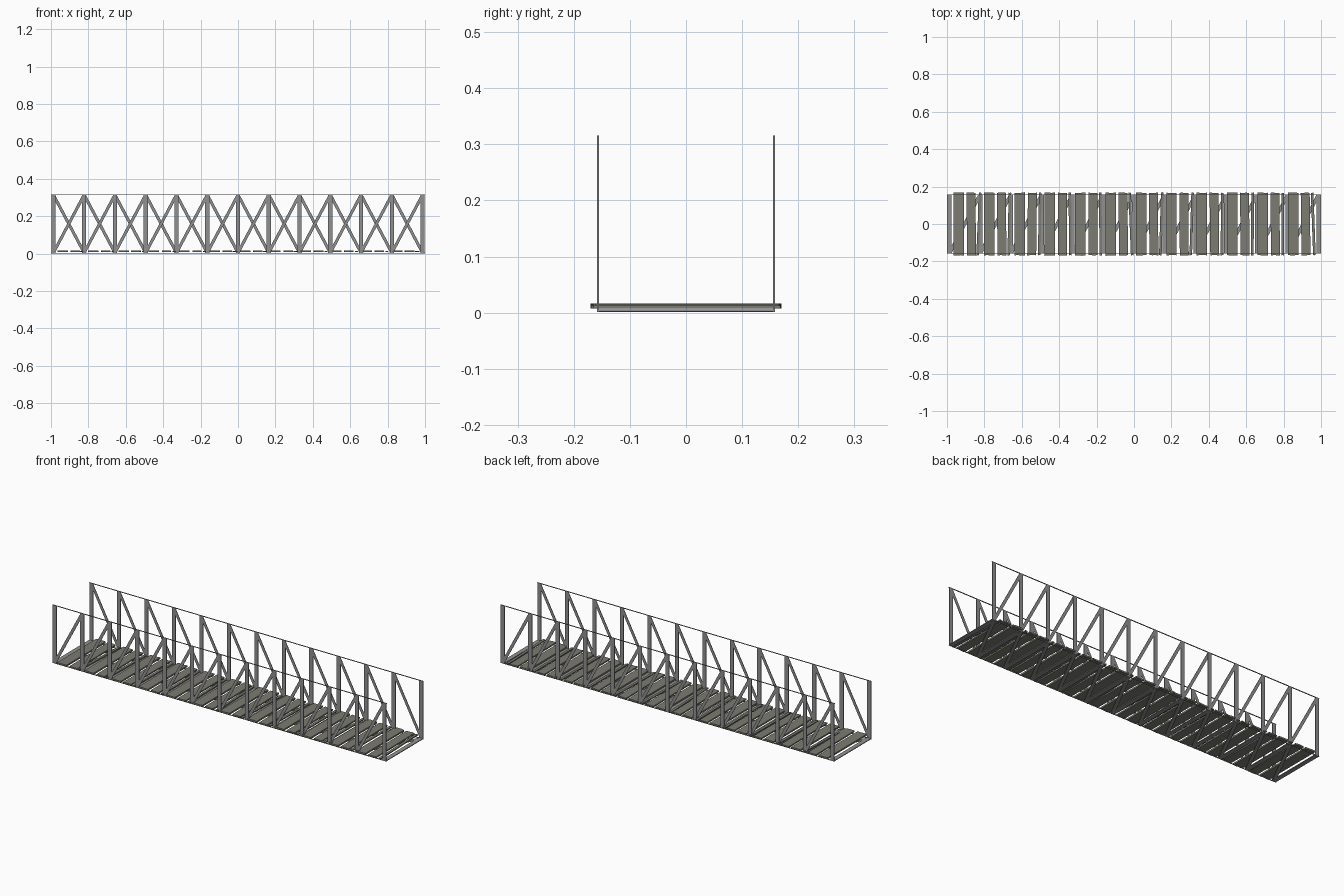
import bpy, bmesh, math, random
from mathutils import Vector

if "Cube" in bpy.data.objects:
    bpy.data.objects.remove(bpy.data.objects["Cube"])

random.seed(7)

def mat(name, c):
    m = bpy.data.materials.new(name)
    m.diffuse_color = (*c, 1)
    m.use_nodes = True
    m.node_tree.nodes["Principled BSDF"].inputs["Base Color"].default_value = m.diffuse_color
    return m

STEEL = mat("grey steel", (0.28, 0.28, 0.28))
WOOD = mat("weathered wood", (0.2, 0.2, 0.17))

def make(name, bm, m):
    bmesh.ops.recalc_face_normals(bm, faces=bm.faces)
    me = bpy.data.meshes.new(name)
    bm.to_mesh(me)
    bm.free()
    me.materials.append(m)
    ob = bpy.data.objects.new(name, me)
    bpy.context.collection.objects.link(ob)
    return ob

def prism(bm, pts, offset):
    """Extrude a flat polygon by an offset vector."""
    f = bm.faces.new([bm.verts.new(p) for p in pts])
    r = bmesh.ops.extrude_face_region(bm, geom=[f])
    for v in r["geom"]:
        if isinstance(v, bmesh.types.BMVert):
            v.co += Vector(offset)

def box(bm, x0, x1, y0, y1, z0, z1):
    prism(bm, [(x0, y0, z0), (x1, y0, z0), (x1, y1, z0), (x0, y1, z0)], (0, 0, z1 - z0))

BAYS = 12
W = 0.022            # bar width
Y0, Y1 = -0.159, -0.155
H = 0.316
X = [-0.987 + i * 2 * 0.987 / BAYS for i in range(BAYS + 1)]

# Posts and rising diagonals of one truss, repeated on the other side by half turn
for side, turn in (("front", 0), ("back", math.pi)):
    bm = bmesh.new()
    for x in X:
        box(bm, x - W / 2, x + W / 2, Y0, Y1, 0.002, H)
    make(side + "_posts", bm, STEEL).rotation_euler.z = turn
    bm = bmesh.new()
    for a, b in zip(X, X[1:]):
        h = 0.009
        prism(bm, [(a - h, Y0 + 0.001, 0.004), (a + h, Y0 + 0.001, 0.004),
                   (b + h, Y0 + 0.001, H - 0.002), (b - h, Y0 + 0.001, H - 0.002)],
              (0, 0.002, 0))
    make(side + "_diagonals", bm, STEEL).rotation_euler.z = turn

# Thin top and bottom rails
for side, s in (("front", 1), ("back", -1)):
    bm = bmesh.new()
    for z in (0.001, H - 0.003):
        ya, yb = sorted((s * Y0, s * Y1))
        box(bm, -1, 1, ya, yb, z, z + 0.003)
    make(side + "_rails", bm, STEEL)

# Flat cross beams and floor bracing
bm = bmesh.new()
for x in X:
    box(bm, x - 0.012, x + 0.012, Y0, -Y0, 0.002, 0.006)
for a, b in zip(X, X[1:]):
    h = 0.01
    prism(bm, [(a - h, Y0, 0.001), (a + h, Y0, 0.001), (b + h, -Y0, 0.001), (b - h, -Y0, 0.001)],
          (0, 0, 0.003))
make("floor_beams", bm, STEEL)

# Worn deck planks with ragged ends, two wide ones and slanted slivers per bay
def plank(bm, cx, w, slant, z, t):
    pts = []
    for s in (-1, 1):
        for k in (-1, -0.3, 0.3, 1):
            y = s * (0.170 - random.uniform(0, 0.005))
            pts.append((cx - s * k * w / 2 + slant * y, y, z))
    pts = pts[:4][::-1] + pts[4:][::-1]
    prism(bm, pts, (0, 0, t))

bm = bmesh.new()
PITCH = 0.1625
for i in range(BAYS):
    x = -0.968 + i * PITCH
    plank(bm, x + 0.031, 0.056, 0, 0.0075, 0.0085)
    plank(bm, x + 0.098, 0.048, random.uniform(-0.015, 0.015), 0.0075, 0.0075)
    plank(bm, x + 0.139, 0.014, random.uniform(-0.05, 0.05), 0.007, 0.006)
make("deck_planks", bm, WOOD)
